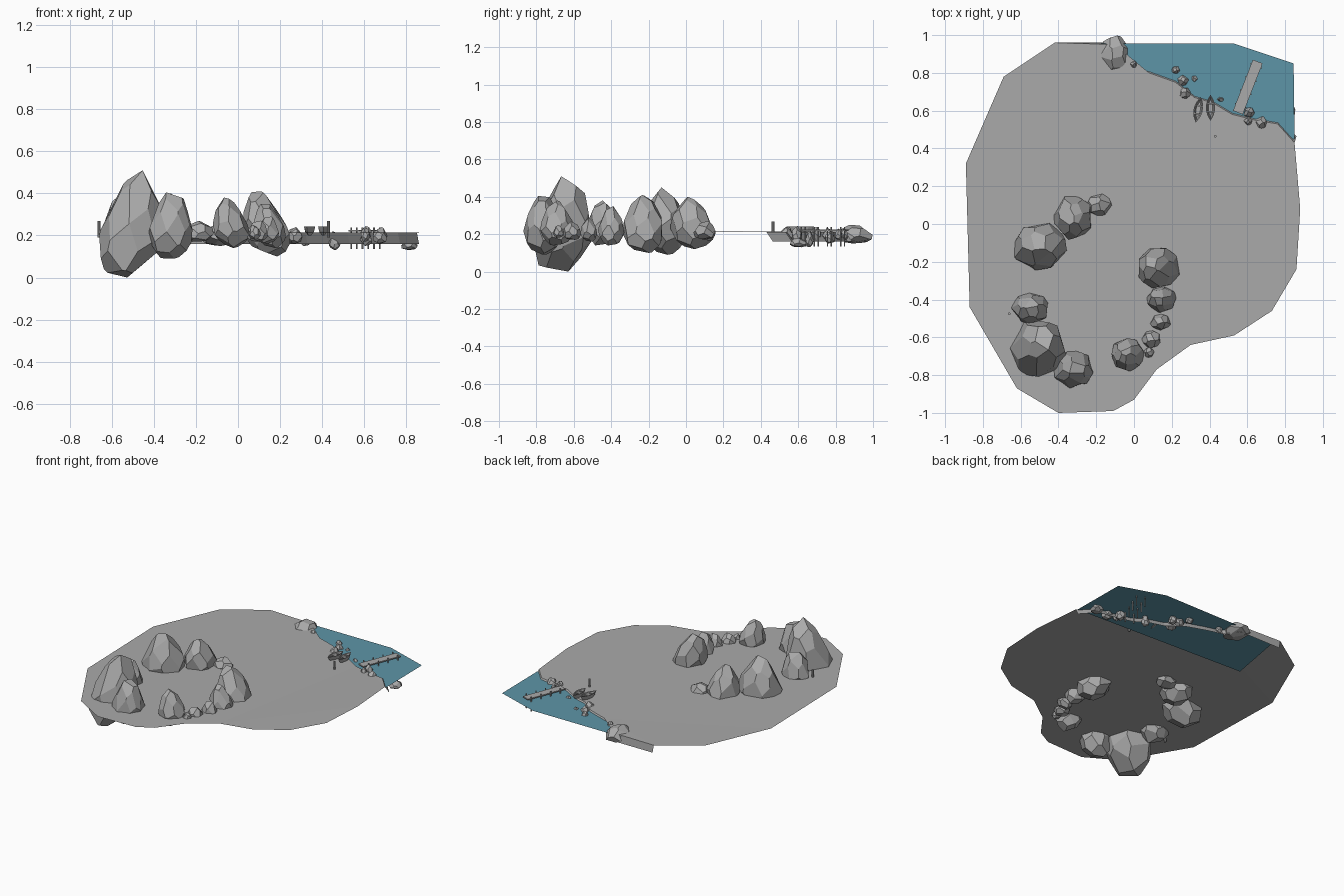
import bpy, bmesh, math, random
from mathutils import Vector, Matrix

if "Cube" in bpy.data.objects:
    bpy.data.objects.remove(bpy.data.objects["Cube"], do_unlink=True)


def make_material(name, rgb):
    mat = bpy.data.materials.new(name)
    mat.use_nodes = True
    mat.diffuse_color = (*rgb, 1)
    mat.node_tree.nodes["Principled BSDF"].inputs["Base Color"].default_value = (*rgb, 1)
    return mat


GREY = make_material("stone_grey", (0.4, 0.4, 0.4))
BLUE = make_material("water_blue", (0.11, 0.3, 0.39))
LAND_Z, SHORE_Z, WATER_Z, BED_Z = 0.215, 0.212, 0.203, 0.16


def finish(bm, name, mat=GREY, matrix=None):
    mesh = bpy.data.meshes.new(name)
    bm.to_mesh(mesh)
    bm.free()
    mesh.materials.append(mat)
    obj = bpy.data.objects.new(name, mesh)
    if matrix:
        obj.matrix_world = matrix
    bpy.context.collection.objects.link(obj)
    return obj


def box(bm, center, size):
    bmesh.ops.create_cube(bm, size=1, matrix=Matrix.Translation(center) @ Matrix.Diagonal((*size, 1)))


def rod(bm, x, y, z0, z1, radius):
    bmesh.ops.create_cone(bm, cap_ends=True, segments=8, radius1=radius, radius2=radius,
                          depth=z1 - z0, matrix=Matrix.Translation((x, y, (z0 + z1) / 2)))


def rock(name, x, y, rx, ry, z0, z1, lean=(0, 0), facets=26, taper=0.28):
    """A block chiselled by planes all round, then stretched into a leaning egg."""
    bm = bmesh.new()
    bmesh.ops.create_cube(bm, size=4)
    spin = random.random() * 6
    for i in range(facets):
        h = 1 - 2 * (i + 0.5) / facets
        a = i * math.pi * (3 - math.sqrt(5)) + spin
        r = math.sqrt(1 - h * h)
        n = Vector((r * math.cos(a), r * math.sin(a), h))
        n += Vector([random.uniform(-0.13, 0.13) for _ in range(3)])
        n.normalize()
        bmesh.ops.bisect_plane(bm, geom=bm.verts[:] + bm.edges[:] + bm.faces[:],
                               plane_co=n * random.uniform(0.95, 1.03), plane_no=n, clear_outer=True)
        bmesh.ops.holes_fill(bm, edges=[e for e in bm.edges if e.is_boundary], sides=0)
    bmesh.ops.remove_doubles(bm, verts=bm.verts, dist=0.05)
    lo = [min(v.co[k] for v in bm.verts) for k in range(3)]
    hi = [max(v.co[k] for v in bm.verts) for k in range(3)]
    zm = z0 + 0.4 * (z1 - z0)
    for v in bm.verts:
        u, w, t = [2 * (v.co[k] - lo[k]) / (hi[k] - lo[k]) - 1 for k in range(3)]
        k = 1 - taper * max(t, 0)
        z = zm + t * ((z1 - zm) if t > 0 else (zm - z0))
        v.co = (x + rx * u * k + lean[0] * t, y + ry * w * k + lean[1] * t, z)
    bmesh.ops.recalc_face_normals(bm, faces=bm.faces)
    return finish(bm, name)


# Land sheet with a bank dropping along the shore
coast = [(-0.42, 0.96), (-0.69, 0.78), (-0.89, 0.32), (-0.87, -0.44), (-0.62, -0.87),
         (-0.4, -1), (-0.11, -0.99), (0, -0.93), (0.12, -0.77), (0.3, -0.64),
         (0.53, -0.59), (0.73, -0.46), (0.86, -0.24), (0.88, 0.08)]
shore = [(0.85, 0.43), (0.76, 0.53), (0.64, 0.55), (0.52, 0.58), (0.42, 0.64), (0.32, 0.67),
         (0.22, 0.75), (0.08, 0.8), (-0.03, 0.83), (-0.1, 0.95)]
bm = bmesh.new()
outer = [bm.verts.new((x, y, LAND_Z)) for x, y in coast]
top = [bm.verts.new((x, y, SHORE_Z)) for x, y in shore]
bm.faces.new(outer + top)
bank = top + [outer[0]]
foot = [bm.verts.new((v.co.x + 0.01, min(v.co.y + 0.035, 0.96), BED_Z)) for v in bank]
for i in range(len(bank) - 1):
    bm.faces.new((bank[i + 1], bank[i], foot[i], foot[i + 1]))
bmesh.ops.triangulate(bm, faces=[f for f in bm.faces if len(f.verts) > 4])
bm.normal_update()
if sum(f.normal.z * f.calc_area() for f in bm.faces) < 0:
    bmesh.ops.reverse_faces(bm, faces=bm.faces)
finish(bm, "land")

# Water sheet
bm = bmesh.new()
bm.faces.new([bm.verts.new((x, y, WATER_Z)) for x, y in
              [(-0.46, 0.51), (0.85, 0.45), (0.845, 0.85), (0.53, 0.955), (-0.38, 0.955)]])
finish(bm, "water", BLUE)

# Ring of standing boulders: x, y, half sizes, bottom, top, lean
random.seed(4)
boulders = [
    (-0.51, -0.66, 0.15, 0.16, 0.0, 0.51, (0.045, 0.03)),
    (-0.32, -0.77, 0.105, 0.1, 0.09, 0.405, (0.01, 0)),
    (-0.035, -0.69, 0.085, 0.09, 0.14, 0.38, (-0.02, 0)),
    (-0.55, -0.45, 0.1, 0.085, 0.14, 0.38, (0, 0)),
    (0.13, -0.23, 0.11, 0.11, 0.1, 0.41, (-0.045, 0)),
    (-0.495, -0.12, 0.14, 0.125, 0.09, 0.45, (0.01, 0)),
    (-0.325, 0.03, 0.1, 0.115, 0.12, 0.4, (0, -0.02)),
    (0.145, -0.4, 0.08, 0.07, 0.14, 0.35, (-0.02, 0)),
]
for i, args in enumerate(boulders):
    rock(f"boulder_{i + 1}", *args)

# Low stones: x, y, half sizes, bottom, top
stones = [
    (-0.185, 0.1, 0.07, 0.06, 0.17, 0.27), (0.14, -0.52, 0.055, 0.045, 0.16, 0.29),
    (0.09, -0.61, 0.05, 0.05, 0.17, 0.27), (0.08, -0.68, 0.028, 0.03, 0.18, 0.25),
    (-0.1, 0.9, 0.08, 0.1, 0.15, 0.25), (0, 0.845, 0.022, 0.022, 0.17, 0.23),
    (0.22, 0.815, 0.024, 0.022, 0.17, 0.23), (0.26, 0.76, 0.032, 0.032, 0.16, 0.235),
    (0.27, 0.69, 0.034, 0.035, 0.16, 0.24), (0.32, 0.77, 0.026, 0.028, 0.15, 0.215),
    (0.46, 0.66, 0.028, 0.022, 0.13, 0.22), (0.61, 0.59, 0.03, 0.03, 0.15, 0.245),
    (0.605, 0.545, 0.024, 0.024, 0.17, 0.24), (0.675, 0.535, 0.034, 0.037, 0.16, 0.24),
    (0.815, 0.6, 0.04, 0.045, 0.13, 0.18),
]
for i, args in enumerate(stones):
    rock(f"stone_{i + 1}", *args, facets=18, taper=0.2)

# Jetty: plank deck on paired posts, reaching over the water
start, end = Vector((0.55, 0.59, 0)), Vector((0.655, 0.86, 0))
run = end - start
frame = Matrix.Translation(start) @ Matrix.Rotation(math.atan2(run.y, run.x), 4, 'Z')
bm = bmesh.new()
box(bm, (run.length / 2, 0, 0.222), (run.length, 0.055, 0.008))
finish(bm, "jetty_deck", matrix=frame)
bm = bmesh.new()
for i in range(4):
    for side in (-1, 1):
        rod(bm, 0.04 + i * 0.075, side * 0.029, 0.135, 0.238, 0.004)
finish(bm, "jetty_posts", matrix=frame)


def boat(name, x, y, angle):
    """Pointed open hull lofted through lens-shaped rings, with two seats."""
    bm = bmesh.new()
    half = [-1, -0.6, -0.2, 0.2, 0.6, 1]
    rings = []
    for length, width, z in [(0.035, 0.006, 0.2), (0.055, 0.02, 0.218), (0.07, 0.025, 0.242),
                             (0.062, 0.019, 0.24), (0.045, 0.012, 0.218)]:
        lens = [(width * (1 - t * t), length * t) for t in half]
        lens += [(-px, py) for px, py in lens[-2:0:-1]]
        rings.append([bm.verts.new((px, py, z)) for px, py in lens])
    for a, b in zip(rings, rings[1:]):
        for i in range(len(a)):
            j = (i + 1) % len(a)
            bm.faces.new((a[i], a[j], b[j], b[i]))
    bm.faces.new(rings[0][::-1])
    bm.faces.new(rings[-1])
    for py in (-0.022, 0.022):
        box(bm, (0, py, 0.234), (0.032, 0.008, 0.004))
    bmesh.ops.recalc_face_normals(bm, faces=bm.faces)
    finish(bm, name, matrix=Matrix.Translation((x, y, 0)) @ Matrix.Rotation(angle, 4, 'Z'))


boat("boat_right", 0.34, 0.605, -0.2)
boat("boat_left", 0.405, 0.615, 0.0)

# Marker posts on the land
for name, x, y in [("marker_post_shore", 0.43, 0.465), ("marker_post_ring", -0.66, -0.475)]:
    bm = bmesh.new()
    rod(bm, x, y, 0.19, 0.268, 0.007)
    finish(bm, name)
